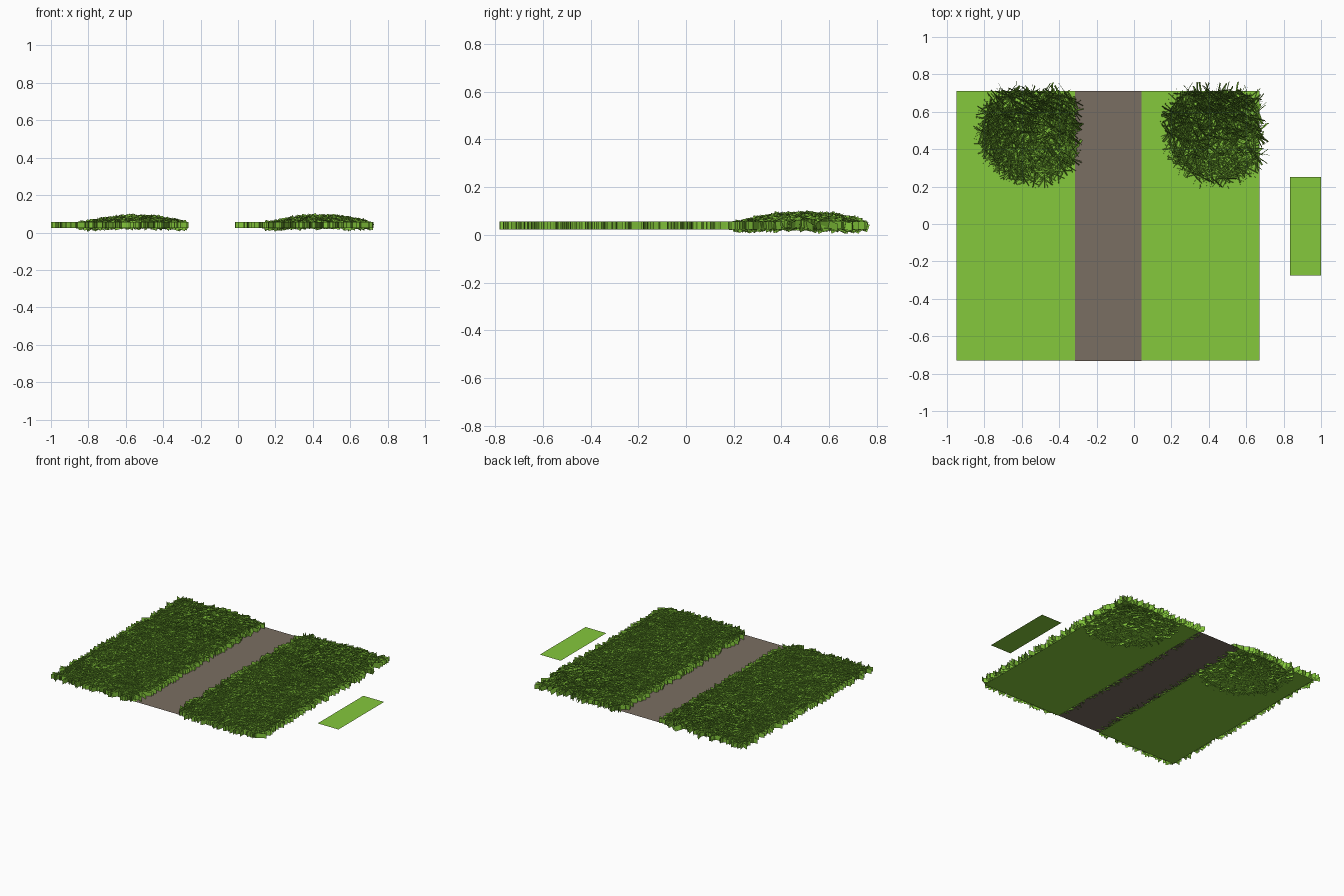
import bpy, bmesh, math, random
from mathutils import Vector

if "Cube" in bpy.data.objects:
    bpy.data.objects.remove(bpy.data.objects["Cube"])

random.seed(4)

def material(name, rgb):
    m = bpy.data.materials.new(name)
    m.diffuse_color = (*rgb, 1)
    m.use_nodes = True
    m.node_tree.nodes["Principled BSDF"].inputs["Base Color"].default_value = m.diffuse_color
    return m

GREEN = material("grass green", (0.235, 0.58, 0.045))
ROAD = material("path grey brown", (0.195, 0.156, 0.122))

GROUND_Z = 0.023
HALF_W, Y0, Y1 = 0.3175, -0.73, 0.71          # lawn strip extents
MOUND = Vector((0.09, 0.50))                  # mound centre within a strip
MOUND_R = 0.27
BLADE_W, BLADE_H = 0.105, 0.033
BLADES = 4000

def add_object(name, bm, mat, x=0.0):
    me = bpy.data.meshes.new(name)
    bm.to_mesh(me)
    bm.free()
    me.materials.append(mat)
    ob = bpy.data.objects.new(name, me)
    ob.location.x = x
    bpy.context.collection.objects.link(ob)
    return ob

def plate(name, x0, x1, y0, y1, z, mat):
    bm = bmesh.new()
    bm.faces.new([bm.verts.new(p) for p in
                  ((x0, y0, z), (x1, y0, z), (x1, y1, z), (x0, y1, z))])
    return add_object(name, bm, mat)

def mound_height(x, y):
    d = (Vector((x, y)) - MOUND).length / MOUND_R
    return 0.033 * (1 - d ** 2.4) ** 1.5 if d < 1 else 0.0

def surface_normal(x, y, e=0.01):
    gx = (mound_height(x + e, y) - mound_height(x - e, y)) / (2 * e)
    gy = (mound_height(x, y + e) - mound_height(x, y - e)) / (2 * e)
    n = Vector((-gx, -gy, 1))
    if mound_height(x, y) > 0:                # uneven growth on the mound
        n += Vector((random.gauss(0, 0.13), random.gauss(0, 0.13), 0))
    return n.normalized()

def lawn(name, x):
    # Flat strip with a low mound near the back
    bm = bmesh.new()
    bmesh.ops.create_grid(bm, x_segments=20, y_segments=44, size=1)
    for v in bm.verts:
        px = v.co.x * HALF_W
        py = (Y0 + Y1) / 2 + v.co.y * (Y1 - Y0) / 2
        v.co = (px, py, GROUND_Z + mound_height(px, py))
    return add_object(name, bm, GREEN, x)

def grass(name, x):
    # Upright rectangular blades, turned at random and following the surface
    bm = bmesh.new()
    for _ in range(BLADES):
        px, py = random.uniform(-HALF_W, HALF_W), random.uniform(Y0, Y1)
        root = Vector((px, py, GROUND_Z + mound_height(px, py)))
        n = surface_normal(px, py)
        a = random.uniform(0, 2 * math.pi)
        side = Vector((math.cos(a), math.sin(a), 0))
        side = (side - n * side.dot(n)).normalized() * BLADE_W / 2
        up = n * BLADE_H
        corners = [root - side, root + side, root + side + up, root - side + up]
        for c in corners:
            c.z = max(c.z, 0.004)
        bm.faces.new([bm.verts.new(c) for c in corners])
    return add_object(name, bm, GREEN, x)

for label, cx in (("left", -0.6325), ("right", 0.3545)):
    lawn(label + "_lawn", cx)
    grass(label + "_grass_blades", cx)

# Path between the lawns, and the loose plate beside them
plate("path", -0.315, 0.04, Y0 - 0.003, Y1, 0.026, ROAD)
plate("loose_green_plate", 0.833, 1.0, -0.275, 0.25, 0.0, GREEN)
